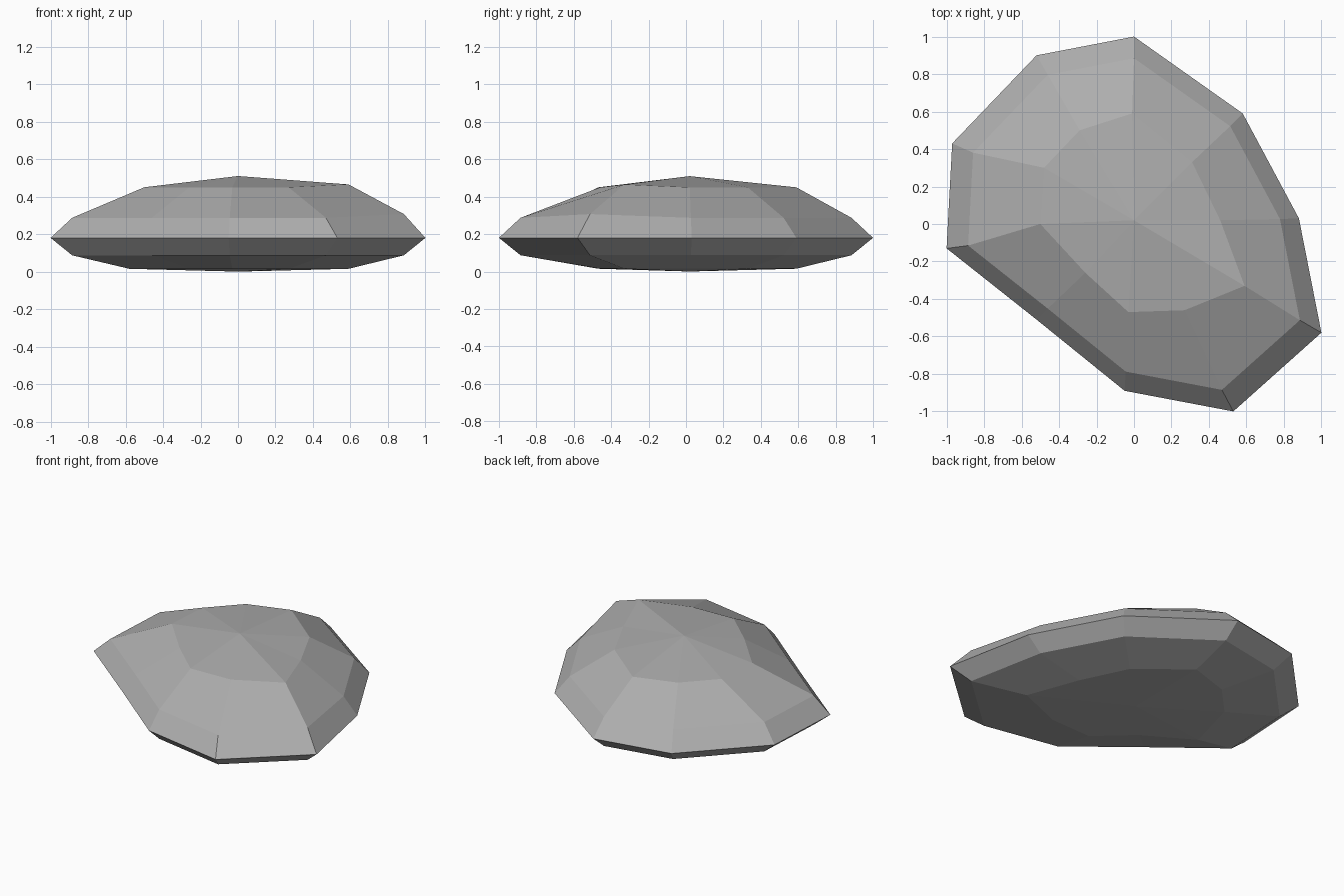
import bpy
import bmesh

default_cube = bpy.data.objects.get("Cube")
if default_cube:
    bpy.data.objects.remove(default_cube, do_unlink=True)


def make_material(name, value):
    material = bpy.data.materials.new(name)
    material.use_nodes = True
    colour = (value, value, value, 1)
    material.diffuse_color = colour
    material.node_tree.nodes["Principled BSDF"].inputs["Base Color"].default_value = colour
    return material


# Widest outline of the stone, and the small ring around its crown
outline = [(0, 1), (-.52, .9), (-.97, .43), (-1, -.13), (-.52, -.51),
           (-.05, -.89), (.53, -1), (1, -.58), (.88, .03), (.58, .59)]
crown = [(-.01, .59), (-.29, .5), (-.48, .3), (-.5, 0), (-.26, -.26),
         (-.03, -.47), (.27, -.46), (.59, -.33), (.46, .02), (.31, .33)]
shoulder = [(x * .885, y * .885) for x, y in outline]

# The underside ring bulges a little further out at one corner
base = list(crown)
base[3] = (-.58, -.07)

TIP = 7  # corner where the upper shell is slightly raised


def add_ring(bm, points, height, lift=0):
    return [bm.verts.new((x, y, height + (lift if i == TIP else 0)))
            for i, (x, y) in enumerate(points)]


def bridge(bm, lower, upper):
    count = len(lower)
    for i in range(count):
        j = (i + 1) % count
        bm.faces.new((lower[i], lower[j], upper[j], upper[i]))


def fan(bm, ring, centre):
    count = len(ring)
    for i in range(count):
        bm.faces.new((ring[i], ring[(i + 1) % count], centre))


# Faceted stone built from stacked rings, closed by a fan at each end
bm = bmesh.new()
rings = [
    add_ring(bm, base, .015),
    add_ring(bm, shoulder, .087),
    add_ring(bm, outline, .18),
    add_ring(bm, shoulder, .287, .02),
    add_ring(bm, crown, .45, .015),
]
for lower, upper in zip(rings, rings[1:]):
    bridge(bm, lower, upper)
fan(bm, rings[0], bm.verts.new((0, .02, 0)))
fan(bm, rings[-1], bm.verts.new((0, .02, .51)))
bmesh.ops.recalc_face_normals(bm, faces=bm.faces)

mesh = bpy.data.meshes.new("stone")
bm.to_mesh(mesh)
bm.free()
mesh.materials.append(make_material("stone grey", .42))
stone = bpy.data.objects.new("stone", mesh)
bpy.context.collection.objects.link(stone)
